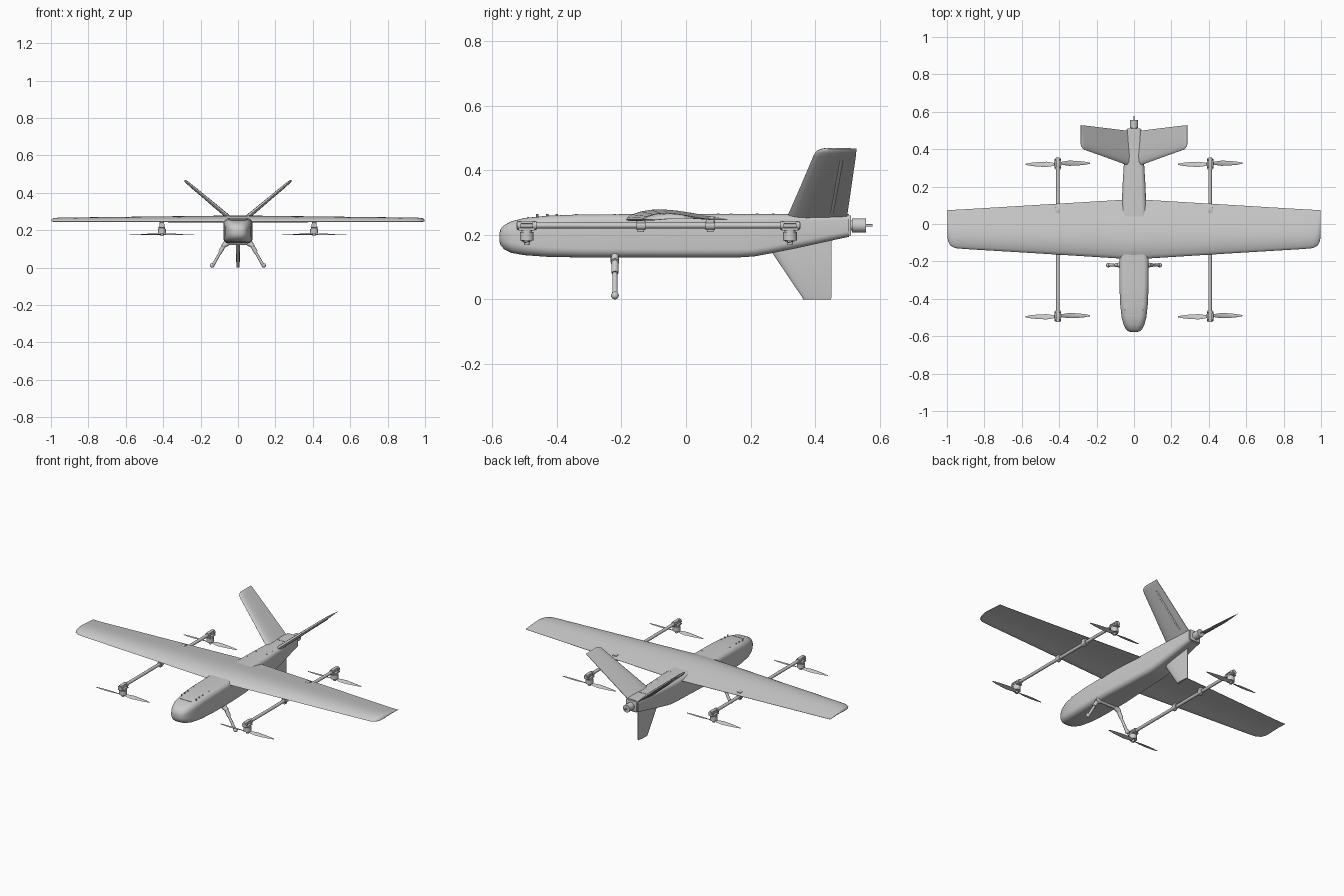
import bpy, bmesh, math
from mathutils import Vector

if "Cube" in bpy.data.objects:
    bpy.data.objects.remove(bpy.data.objects["Cube"])


def finish(name, bm, angle=35):
    bmesh.ops.recalc_face_normals(bm, faces=bm.faces)
    me = bpy.data.meshes.new(name)
    bm.to_mesh(me)
    bm.free()
    ob = bpy.data.objects.new(name, me)
    bpy.context.collection.objects.link(ob)
    bpy.ops.object.select_all(action='DESELECT')
    ob.select_set(True)
    bpy.context.view_layer.objects.active = ob
    bpy.ops.object.shade_smooth_by_angle(angle=math.radians(angle))
    return ob


def loft(name, rings, angle=35):
    bm = bmesh.new()
    vr = [[bm.verts.new(p) for p in r] for r in rings]
    n = len(vr[0])
    for a, b in zip(vr, vr[1:]):
        for i in range(n):
            bm.faces.new((a[i], a[(i + 1) % n], b[(i + 1) % n], b[i]))
    bm.faces.new(vr[0])
    bm.faces.new(vr[-1])
    return finish(name, bm, angle)


def tube(name, a, b, r1, r2=None, seg=20):
    a, b = Vector(a), Vector(b)
    bm = bmesh.new()
    bmesh.ops.create_cone(bm, cap_ends=True, segments=seg, radius1=r1,
                          radius2=r1 if r2 is None else r2, depth=(b - a).length)
    q = Vector((0, 0, 1)).rotation_difference(b - a)
    for v in bm.verts:
        v.co = q @ v.co + (a + b) / 2
    return finish(name, bm)


def box(name, c, size, bevel=0.002):
    bm = bmesh.new()
    bmesh.ops.create_cube(bm, size=1)
    for v in bm.verts:
        v.co = Vector(c) + Vector(v.co[i] * size[i] for i in range(3))
    bmesh.ops.bevel(bm, geom=bm.edges[:], offset=bevel, segments=2, affect='EDGES', profile=0.5)
    return finish(name, bm)


def ball(name, c, r):
    bm = bmesh.new()
    bmesh.ops.create_uvsphere(bm, u_segments=16, v_segments=10, radius=r)
    bmesh.ops.translate(bm, verts=bm.verts, vec=c)
    return finish(name, bm)


def rounded_rect(y, hw, z0, z1, r):
    hz, cz = (z1 - z0) / 2, (z0 + z1) / 2
    r = min(r, hw * .95, hz * .95)
    pts = []
    for k, (sx, sz) in enumerate(((1, 1), (-1, 1), (-1, -1), (1, -1))):
        for j in range(7):
            t = math.radians(k * 90 + j * 15)
            pts.append((sx * (hw - r) + r * math.cos(t), y, cz + sz * (hz - r) + r * math.sin(t)))
    return pts


# Fuselage: y, half width, bottom, top, corner radius
stations = [(-.578, .012, .182, .204, .01), (-.574, .03, .168, .218, .022), (-.563, .043, .155, .23, .03),
            (-.54, .055, .144, .242, .033), (-.5, .066, .137, .252, .032), (-.43, .074, .132, .259, .03),
            (-.33, .078, .13, .263, .028), (-.15, .078, .13, .264, .026), (.05, .067, .13, .264, .025),
            (.16, .063, .13, .264, .025), (.21, .061, .133, .264, .024), (.26, .058, .142, .264, .023),
            (.34, .053, .158, .264, .022), (.44, .045, .18, .264, .02), (.505, .04, .194, .264, .018)]
loft("fuselage", [rounded_rect(*s) for s in stations], 45)

# Main wing: airfoil as (chord fraction, height / chord)
airfoil = [(0, 0), (.015, .025), (.06, .05), (.15, .08), (.25, .096), (.36, .1), (.5, .088), (.65, .065),
           (.82, .034), (1, .002), (1, -.004), (.8, .01), (.6, .02), (.4, .02), (.22, .006), (.1, -.012),
           (.03, -.015)]
plan = [(0, -.187, .131), (.05, -.186, .13), (.5, -.158, .103), (.9, -.134, .079), (.957, -.129, .076),
        (.982, -.115, .0755), (.993, -.095, .075), (.998, -.07, .074)]
plan = [(-x, a, b) for x, a, b in reversed(plan[1:])] + plan
rings = []
for x, a, b in plan:
    squash = {.982: .95, .993: .8, .998: .45}.get(abs(x), 1)
    rings.append([(x, a + t * (b - a), .247 + (h * squash + .03 * (1 - squash)) * (b - a)) for t, h in airfoil])
loft("main_wing", rings, 40)

# Symmetric section used by the tail surfaces
sym = [(0, 0), (.03, .5), (.12, .9), (.3, 1), (.6, .7), (1, .15), (1, -.15), (.6, -.7), (.3, -1), (.12, -.9),
       (.03, -.5)]

# V-tail panels with hinge fairings
up = Vector((.766, 0, .643))
nor = Vector((-.643, 0, .766))
for s in (-1, 1):
    side = "right" if s > 0 else "left"
    rings = []
    for d, a, b, th in ((0, .312, .498, .012), (.16, .357, .513, .010), (.3, .395, .526, .008),
                        (.318, .402, .527, .007), (.328, .414, .528, .006), (.333, .43, .528, .003)):
        rings.append([Vector((.03, 0, .253)) + up * d + nor * (h * th) + Vector((0, a + t * (b - a), 0))
                      for t, h in sym])
    for r in rings:
        for p in r:
            p.x *= s
    loft("v_tail_" + side, rings, 40)
    ends = []
    for d, y in ((.03, .452), (.28, .481)):
        p = Vector((.03, y, .253)) + up * d - nor * .004
        p.x *= s
        ends.append(p)
    tube("tail_hinge_" + side, *ends, .005, seg=12)

# Ventral fin, also the rear landing support
fin = [(.195, .235, .45, .011), (.15, .263, .45, .011), (.006, .36, .45, .009), (0, .363, .448, .007)]
loft("ventral_fin", [[(h * th, a + t * (b - a), z) for t, h in sym] for z, a, b, th in fin], 40)

# Rear pusher motor
box("tail_bulkhead", (0, .506, .229), (.07, .01, .062))
tube("rear_motor_mount", (0, .508, .229), (0, .516, .229), .015)
tube("rear_motor", (0, .514, .229), (0, .557, .229), .022, seg=28)
tube("rear_motor_shaft", (0, .555, .229), (0, .578, .229), .004, seg=12)


def propeller(name, c):
    # One lofted twisted blade strip through the hub
    rings = []
    half = [(.008, .006, 35), (.03, .011, 30), (.06, .015, 22), (.1, .013, 15), (.14, .009, 10), (.172, .003, 8)]
    full = [(-d, w, -p) for d, w, p in reversed(half)] + half
    for x, w, p in full:
        t = math.radians(p)
        off = .003 if x > 0 else -.003
        ring = []
        for u, v in ((-1, 0), (-.4, .0022), (.4, .0018), (1, 0), (.4, -.0008), (-.4, -.0008)):
            ring.append((c[0] + x, c[1] + off + u * w * math.cos(t) - v * math.sin(t),
                         c[2] + u * w * math.sin(t) * .7 + v * math.cos(t)))
        rings.append(ring)
    loft(name, rings, 50)
    tube(name + "_hub", (c[0], c[1], c[2] - .009), (c[0], c[1], c[2] + .007), .008, seg=16)


# Lift booms, motors and propellers
for s in (-1, 1):
    side = "right" if s > 0 else "left"
    X = .407 * s
    tube("boom_" + side, (X, -.525, .229), (X, .355, .229), .009)
    for i, y in enumerate((-.14, .075)):
        n = f"_{side}_{i}"
        tube("boom_clamp" + n, (X, y - .014, .229), (X, y + .014, .229), .014)
        box("wing_bracket" + n, (X, y, .244), (.024, .026, .026))
        box("clamp_lug" + n, (X, y, .214), (.01, .02, .012))
    for i, y in enumerate((-.493, .322)):
        n = f"_{side}_{i}"
        for k in (-1, 1):
            tube(f"mount_ring{n}_{k}", (X, y + k * .024 - .006, .229), (X, y + k * .024 + .006, .229), .014)
        box("motor_plate" + n, (X, y, .217), (.034, .052, .008))
        box("mount_cap" + n, (X, y, .238), (.02, .05, .008))
        tube("lift_motor_base" + n, (X, y, .206), (X, y, .214), .017)
        tube("lift_motor" + n, (X, y, .183), (X, y, .208), .021, seg=28)
        propeller("propeller" + n, (X, y, .178))

# Front landing legs
    tube("leg_bracket_" + side, (.05 * s, -.22, .133), (.082 * s, -.22, .115), .013)
    tube("leg_upper_" + side, (.06 * s, -.22, .145), (.096 * s, -.22, .082), .011)
    tube("leg_lower_" + side, (.09 * s, -.22, .09), (.134 * s, -.22, .013), .007, .0085)
    ball("leg_foot_" + side, (.138 * s, -.22, .012), .012)
tube("leg_crossbar", (-.06, -.22, .13), (.06, -.22, .13), .01)

# Hatch screws and thin hatch lip
for s in (-1, 1):
    for i, y in enumerate((-.46, -.43, -.4, -.34, -.22)):
        tube(f"front_screw_{i}_{s}", (.048 * s, y, .25), (.048 * s, y, .2645), .004, seg=10)
    for i, y in enumerate((.1, .14, .22, .27)):
        tube(f"rear_screw_{i}_{s}", (.034 * s, y, .255), (.034 * s, y, .2655), .004, seg=10)
box("front_hatch_lip", (0, -.488, .2535), (.075, .004, .003), .0005)
box("rear_hatch_lip", (0, .405, .264), (.05, .004, .003), .0005)
